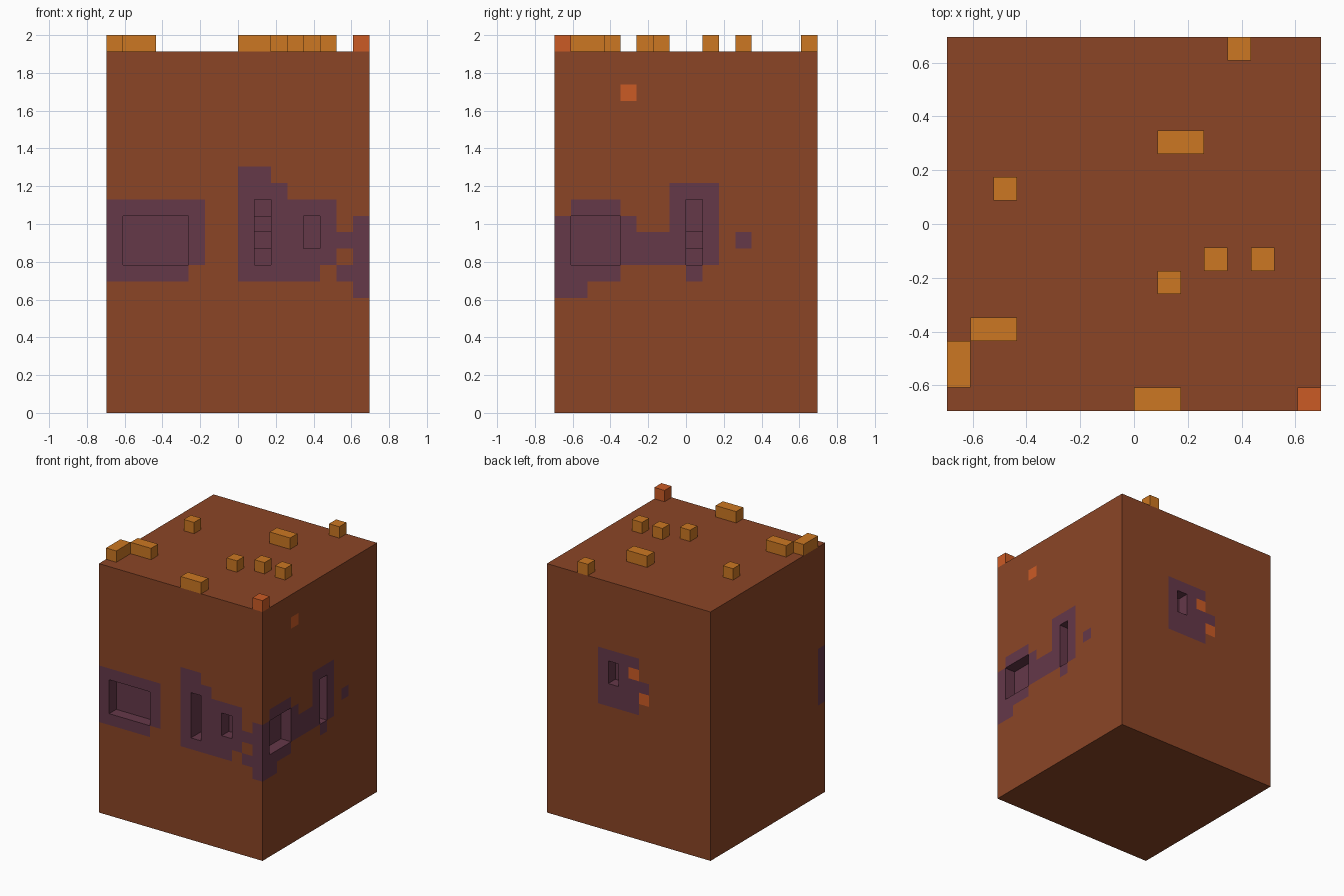
import bpy
import bmesh
from mathutils import Vector

# Remove the default cube
default_cube = bpy.data.objects.get("Cube")
if default_cube:
    bpy.data.objects.remove(default_cube, do_unlink=True)

UNIT = 2 / 23          # one block of the model
WIDE, HIGH = 16, 22    # body size in blocks
LAST = WIDE - 1


def srgb_to_linear(value):
    value /= 255
    return value / 12.92 if value <= 0.04045 else ((value + 0.055) / 1.055) ** 2.4


def make_material(name, *rgb):
    colour = [srgb_to_linear(channel) for channel in rgb] + [1.0]
    material = bpy.data.materials.new(name)
    material.use_nodes = True
    material.diffuse_color = colour
    shader = next(n for n in material.node_tree.nodes if n.type == 'BSDF_PRINCIPLED')
    shader.inputs["Base Color"].default_value = colour
    shader.inputs["Roughness"].default_value = 0.9
    return material


brown = make_material("brown earth", 139, 69, 38)
purple = make_material("purple ore", 101, 56, 73)
orange = make_material("orange spark", 203, 91, 37)
ochre = make_material("ochre stud", 204, 119, 34)
BROWN, PURPLE, ORANGE = range(3)

# Each side maps (column, row, depth) to a block
SIDES = {
    "front": lambda column, row, depth: (column, depth, row),
    "back": lambda column, row, depth: (column, LAST - depth, row),
    "side": lambda column, row, depth: (LAST - depth, column, row),
}
painted = {}
carved = set()


def paint(side, first, last, low, high, colour=PURPLE):
    for column in range(first, last + 1):
        for row in range(low, high + 1):
            painted[SIDES[side](column, row, 0)] = colour


def carve(side, first, last, low, high, deep=1):
    for column in range(first, last + 1):
        for row in range(low, high + 1):
            for depth in range(deep):
                carved.add(SIDES[side](column, row, depth))


# Front ore: left patch, stepped middle patch, link to the corner
paint("front", 0, 5, 9, 12)
paint("front", 0, 4, 8, 8)
paint("front", 8, 9, 8, 14)
paint("front", 10, 10, 8, 13)
paint("front", 11, 12, 8, 12)
paint("front", 13, 13, 9, 12)
paint("front", 14, 14, 8, 8)
paint("front", 14, 14, 10, 10)
paint("front", 15, 15, 7, 11)

# Side ore: corner patch, band, tall patch and separate spots
paint("side", 0, 1, 7, 7)
paint("side", 0, 3, 8, 8)
paint("side", 0, 9, 9, 10)
paint("side", 0, 4, 11, 11)
paint("side", 1, 3, 12, 12)
paint("side", 7, 9, 11, 13)
paint("side", 8, 8, 8, 8)
paint("side", 11, 11, 10, 10)
paint("side", 4, 4, 19, 19, ORANGE)

# Back ore with two sparks
paint("back", 7, 10, 11, 15)
paint("back", 6, 6, 13, 13)
paint("back", 7, 7, 14, 14, ORANGE)
paint("back", 6, 6, 12, 12, ORANGE)

# Hollows; the two tall shafts have uneven depth
carve("front", 1, 4, 9, 11)
carve("front", 12, 12, 10, 11)
carve("side", 1, 3, 9, 11)
carve("back", 9, 9, 13, 14)
for step, deep in enumerate((2, 3, 2, 3)):
    carve("front", 9, 9, 9 + step, 9 + step, deep)
for step, deep in enumerate((2, 3, 2, 2)):
    carve("side", 8, 8, 9 + step, 9 + step, deep)


def place(block):
    return (Vector(block) - Vector((WIDE / 2, WIDE / 2, 0))) * UNIT


def finish(name, bm, materials):
    bmesh.ops.remove_doubles(bm, verts=bm.verts, dist=UNIT / 100)
    mesh = bpy.data.meshes.new(name)
    bm.to_mesh(mesh)
    bm.free()
    for material in materials:
        mesh.materials.append(material)
    obj = bpy.data.objects.new(name, mesh)
    bpy.context.collection.objects.link(obj)
    return obj


# Body: every exposed block face, coloured by its block or hollow
blocks = {(x, y, z) for x in range(WIDE) for y in range(WIDE)
          for z in range(HIGH)} - carved
body = bmesh.new()
for block in blocks:
    centre = Vector(block) + Vector((0.5, 0.5, 0.5))
    for axis in range(3):
        for sign in (-1, 1):
            normal = Vector((0, 0, 0))
            normal[axis] = sign
            neighbour = tuple(int(c) for c in Vector(block) + normal)
            if neighbour in blocks:
                continue
            across, up = Vector((0, 0, 0)), Vector((0, 0, 0))
            across[(axis + 1) % 3] = 0.5 * sign
            up[(axis + 2) % 3] = 0.5
            middle = centre + normal / 2
            corners = (middle - across - up, middle + across - up,
                       middle + across + up, middle - across + up)
            face = body.faces.new([body.verts.new(place(c)) for c in corners])
            in_hollow = neighbour in carved
            face.material_index = PURPLE if in_hollow else painted.get(block, BROWN)
finish("body", body, (brown, purple, orange))


# Studs standing on the top
def stud(name, x, y, length_x, length_y, material):
    bm = bmesh.new()
    bmesh.ops.create_cube(bm, size=UNIT)
    bmesh.ops.scale(bm, vec=(length_x, length_y, 1), verts=bm.verts)
    middle = place((x + length_x / 2, y + length_y / 2, HIGH + 0.5))
    bmesh.ops.translate(bm, vec=middle, verts=bm.verts)
    finish(name, bm, [material])


for x, y in ((12, 15), (2, 9), (11, 6), (13, 6), (9, 5)):
    stud("small_stud", x, y, 1, 1, ochre)
for x, y in ((9, 11), (1, 3), (8, 0)):
    stud("long_stud", x, y, 2, 1, ochre)
stud("edge_stud", 0, 1, 1, 2, ochre)
stud("corner_spark", LAST, 0, 1, 1, orange)
